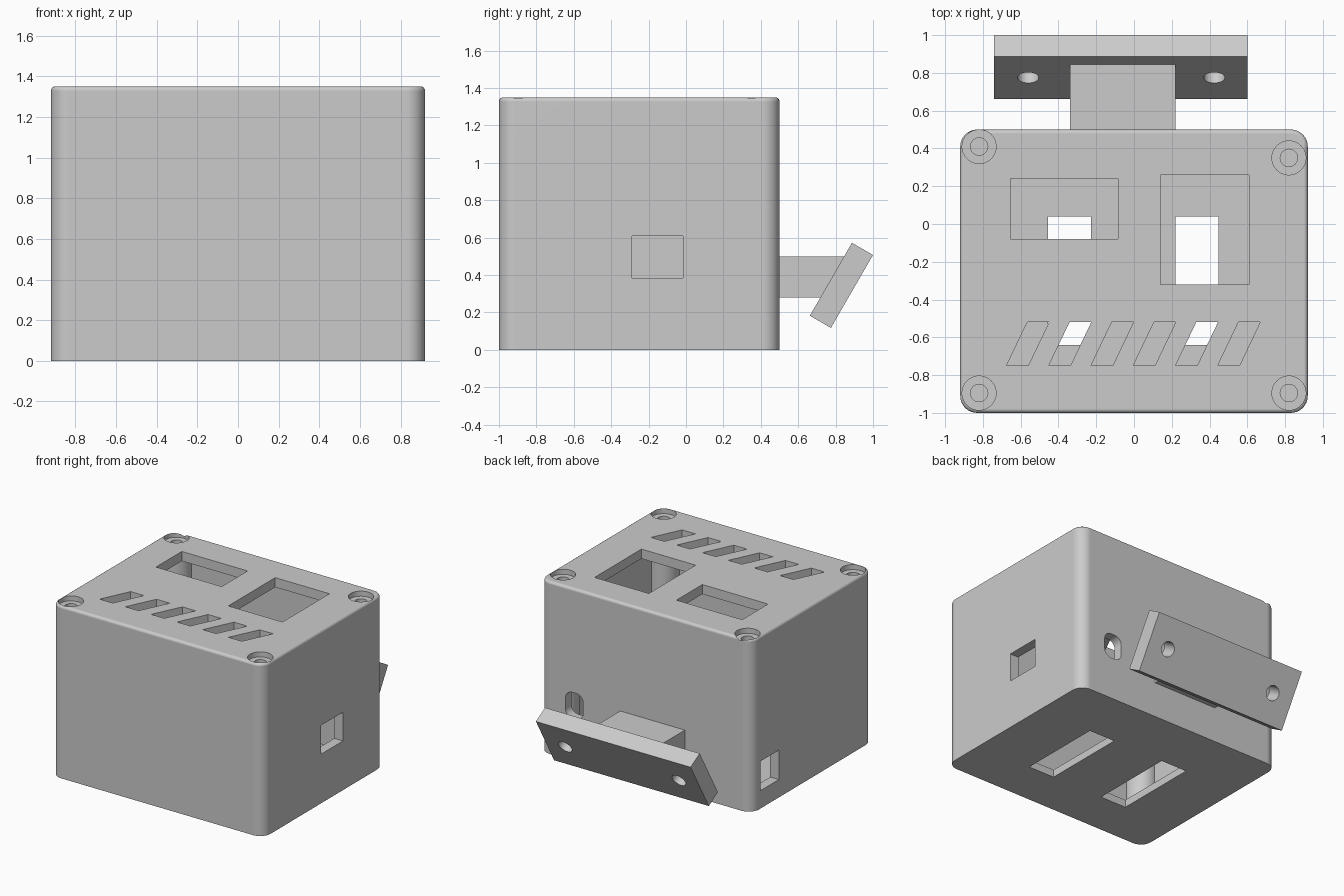
import bpy, bmesh, math
from mathutils import Matrix

if "Cube" in bpy.data.objects:
    bpy.data.objects.remove(bpy.data.objects["Cube"])

grey = bpy.data.materials.new("plain grey")
grey.use_nodes = True
COLOUR = (0.6, 0.6, 0.6, 1)
grey.diffuse_color = COLOUR
grey.node_tree.nodes["Principled BSDF"].inputs["Base Color"].default_value = COLOUR


def add(name, bm):
    bmesh.ops.recalc_face_normals(bm, faces=bm.faces)
    mesh = bpy.data.meshes.new(name)
    bm.to_mesh(mesh)
    bm.free()
    mesh.materials.append(grey)
    ob = bpy.data.objects.new(name, mesh)
    bpy.context.collection.objects.link(ob)
    return ob


def box_mesh(x, y, z):
    """Box from three (low, high) ranges."""
    bm = bmesh.new()
    bmesh.ops.create_cube(bm, size=1)
    for v in bm.verts:
        v.co = [r[0] if c < 0 else r[1] for c, r in zip(v.co, (x, y, z))]
    return bm


def box(name, x, y, z):
    return add(name, box_mesh(x, y, z))


def round_along(bm, axis, radius, segments):
    edges = [e for e in bm.edges
             if abs((e.verts[0].co - e.verts[1].co).normalized()[axis]) > 0.99]
    bmesh.ops.bevel(bm, geom=edges, offset=radius, segments=segments,
                    profile=0.5, affect='EDGES')


def cylinder(name, radius, depth, centre, tilt=0):
    bm = bmesh.new()
    bmesh.ops.create_cone(bm, cap_ends=True, segments=40, radius1=radius,
                          radius2=radius, depth=depth,
                          matrix=Matrix.Translation(centre) @ Matrix.Rotation(tilt, 4, 'X'))
    return add(name, bm)


def prism(name, points, depth):
    """Extrude a flat polygon by a vector."""
    bm = bmesh.new()
    face = bm.faces.new([bm.verts.new(p) for p in points])
    new = bmesh.ops.extrude_face_region(bm, geom=[face])["geom"]
    bmesh.ops.translate(bm, vec=depth, verts=[g for g in new if isinstance(g, bmesh.types.BMVert)])
    return add(name, bm)


def cut(ob, cutter):
    """Subtract the cutter for good, then remove it."""
    mod = ob.modifiers.new("cut", 'BOOLEAN')
    mod.operation, mod.solver, mod.object = 'DIFFERENCE', 'EXACT', cutter
    bpy.context.view_layer.update()
    mesh = bpy.data.meshes.new_from_object(
        ob.evaluated_get(bpy.context.evaluated_depsgraph_get()))
    ob.modifiers.clear()
    ob.data = mesh
    bpy.data.objects.remove(cutter)


def smooth(ob):
    bpy.ops.object.select_all(action='DESELECT')
    ob.select_set(True)
    bpy.context.view_layer.objects.active = ob
    bpy.ops.object.shade_smooth_by_angle(angle=math.radians(30))
    ob.modifiers.new("even shading", 'WEIGHTED_NORMAL').keep_sharp = True


# Case: round upright corners, small fillet on the top rim
W, FRONT, BACK, TOP, WALL = 0.92, -1.0, 0.5, 1.35, 0.075
bm = box_mesh((-W, W), (FRONT, BACK), (0, TOP))
round_along(bm, 2, 0.09, 8)
rim = [e for e in bm.edges if all(v.co.z > TOP - 0.001 for v in e.verts)]
bmesh.ops.bevel(bm, geom=rim, offset=0.022, segments=4, profile=0.5, affect='EDGES')
case = add("case", bm)

# Hollow inside, leaving screw posts in the corners
screws = [(-0.82, 0.41), (0.82, 0.35), (-0.82, -0.895), (0.82, -0.895)]
cavity = box("cavity", (WALL - W, W - WALL), (FRONT + WALL, BACK - WALL), (0.06, TOP - WALL))
for x, y in screws:
    cut(cavity, cylinder("post", 0.12, 2, (x, y, 0.7)))
cut(case, cavity)

# Screw holes with counterbores
for x, y in screws:
    cut(case, cylinder("counterbore", 0.09, 0.2, (x, y, TOP + 0.06)))
    cut(case, cylinder("screw_hole", 0.046, 0.6, (x, y, TOP - 0.2)))

# Display windows in the top
cut(case, box("window", (-0.655, -0.085), (-0.08, 0.24), (1.2, 1.5)))
cut(case, box("window", (0.14, 0.61), (-0.32, 0.26), (1.2, 1.5)))

# Slanted vents in the top
for i in range(6):
    x = -0.675 + 0.2236 * i
    cut(case, prism("vent", [(x, -0.75, 1.2), (x + 0.115, -0.75, 1.2),
                             (x + 0.225, -0.52, 1.2), (x + 0.11, -0.52, 1.2)], (0, 0, 0.3)))

# Floor slots
for x in (-0.455, 0.22):
    cut(case, box("floor_slot", (x, x + 0.228), (-0.64, 0.04), (-0.1, 0.2)))

# Side ports and the rounded cable hole in the back
cut(case, box("port", (0.8, 1.0), (-0.29, -0.015), (0.385, 0.61)))
cut(case, box("port", (-1.0, -0.8), (0.165, 0.39), (0.14, 0.37)))
bm = box_mesh((0.54, 0.695), (0.35, 0.6), (0.335, 0.535))
round_along(bm, 1, 0.06, 6)
cut(case, add("cable_hole", bm))
smooth(case)

# Arm reaching back to the tilted plate
prism("mount_arm", [(-0.34, 0.45, 0.28), (-0.34, 0.45, 0.5),
                    (-0.34, 0.86, 0.5), (-0.34, 0.74, 0.28)], (0.56, 0, 0))

# Tilted mounting plate with two holes
MID = (0, 0.831, 0.345)
bm = box_mesh((-0.74, 0.6), (-0.065, 0.065), (-0.225, 0.225))
bm.transform(Matrix.Translation(MID) @ Matrix.Rotation(math.radians(-30), 4, 'X'))
plate = add("mount_plate", bm)
for x in (-0.56, 0.425):
    cut(plate, cylinder("plate_hole", 0.056, 0.5, (x, MID[1], MID[2]), math.radians(60)))
smooth(plate)
